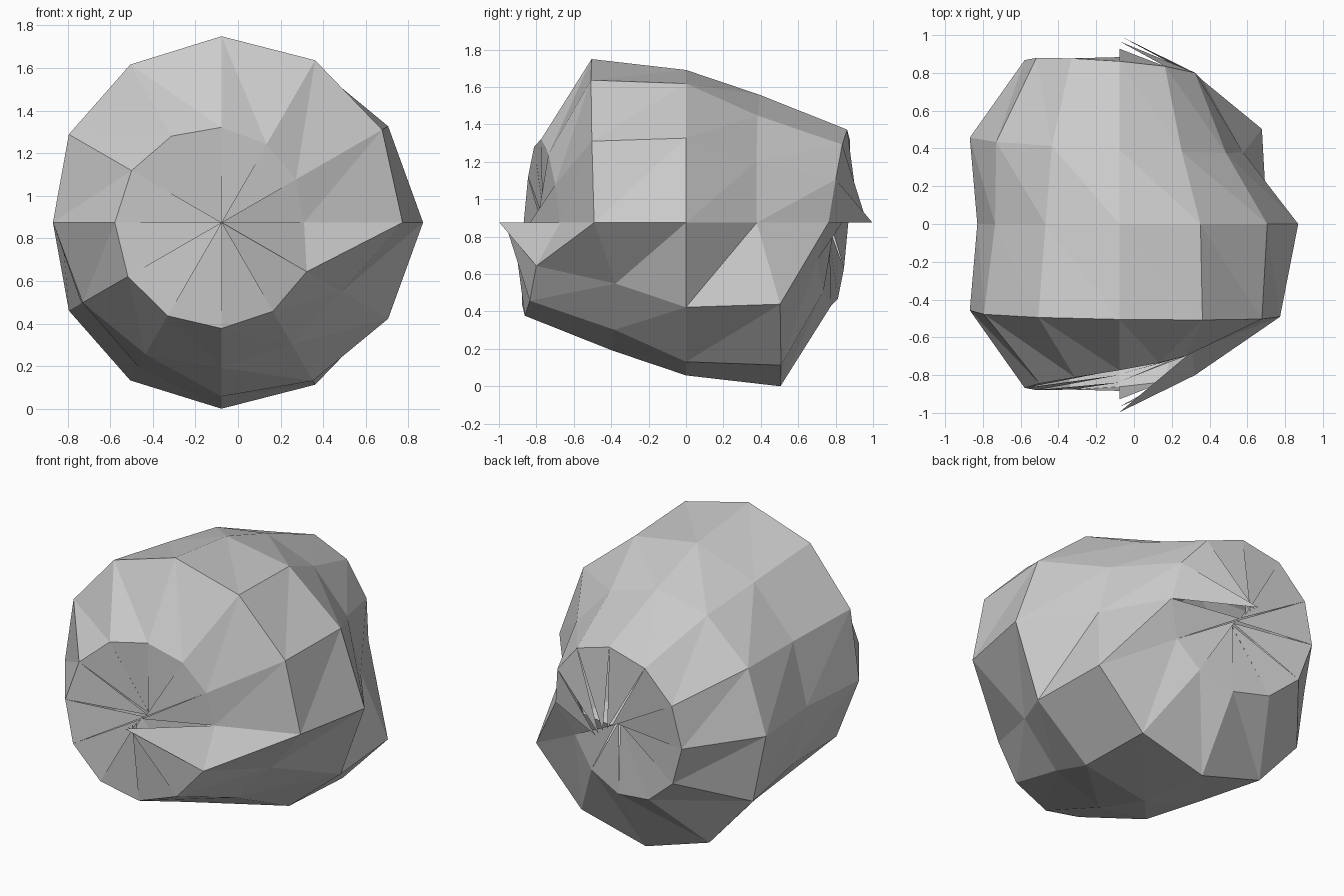
import bpy, bmesh
from math import sin, cos, pi, radians

if "Cube" in bpy.data.objects:
    bpy.data.objects.remove(bpy.data.objects["Cube"])

SEG, RINGS = 12, 6
CENTRE = (-0.07, 0.0, 0.87)


def radius(i):
    # lumpy radius: a slow wave running through the points row by row
    return 0.884 + 0.132 * cos(pi + radians(19.75) * (i - 45))


def point(ring, col):
    t, a = pi * ring / RINGS, 2 * pi * col / SEG
    r = radius(ring * (SEG + 1) + col)
    return (CENTRE[0] + r * sin(t) * cos(a),
            CENTRE[1] + r * cos(t),
            CENTRE[2] + r * sin(t) * sin(a))


bm = bmesh.new()

# body rings share their points; each end facet keeps its own tip, leaving slits
grid = {}
for ring in range(RINGS + 1):
    pole = ring in (0, RINGS)
    for col in range(SEG + 1 if pole else SEG):
        grid[ring, col] = bm.verts.new(point(ring, col))


def vert(ring, col):
    return grid[ring, col if ring in (0, RINGS) else col % SEG]


# facets, each band split along the same diagonal
for ring in range(RINGS):
    for col in range(SEG):
        a, b = vert(ring, col), vert(ring, col + 1)
        c, d = vert(ring + 1, col), vert(ring + 1, col + 1)
        if ring > 0:
            bm.faces.new((a, b, c))
        if ring < RINGS - 1:
            bm.faces.new((b, d, c))

# drop the unused end tips
bmesh.ops.delete(bm, geom=[v for v in bm.verts if not v.link_faces], context='VERTS')

# stand it on the ground and centre it
zmin = min(v.co.z for v in bm.verts)
xs = [v.co.x for v in bm.verts]
ys = [v.co.y for v in bm.verts]
bmesh.ops.translate(bm, verts=bm.verts,
                    vec=(-(min(xs) + max(xs)) / 2, -(min(ys) + max(ys)) / 2, -zmin))

mesh = bpy.data.meshes.new("rock")
bm.to_mesh(mesh)
bm.free()
rock = bpy.data.objects.new("rock", mesh)
bpy.context.collection.objects.link(rock)
